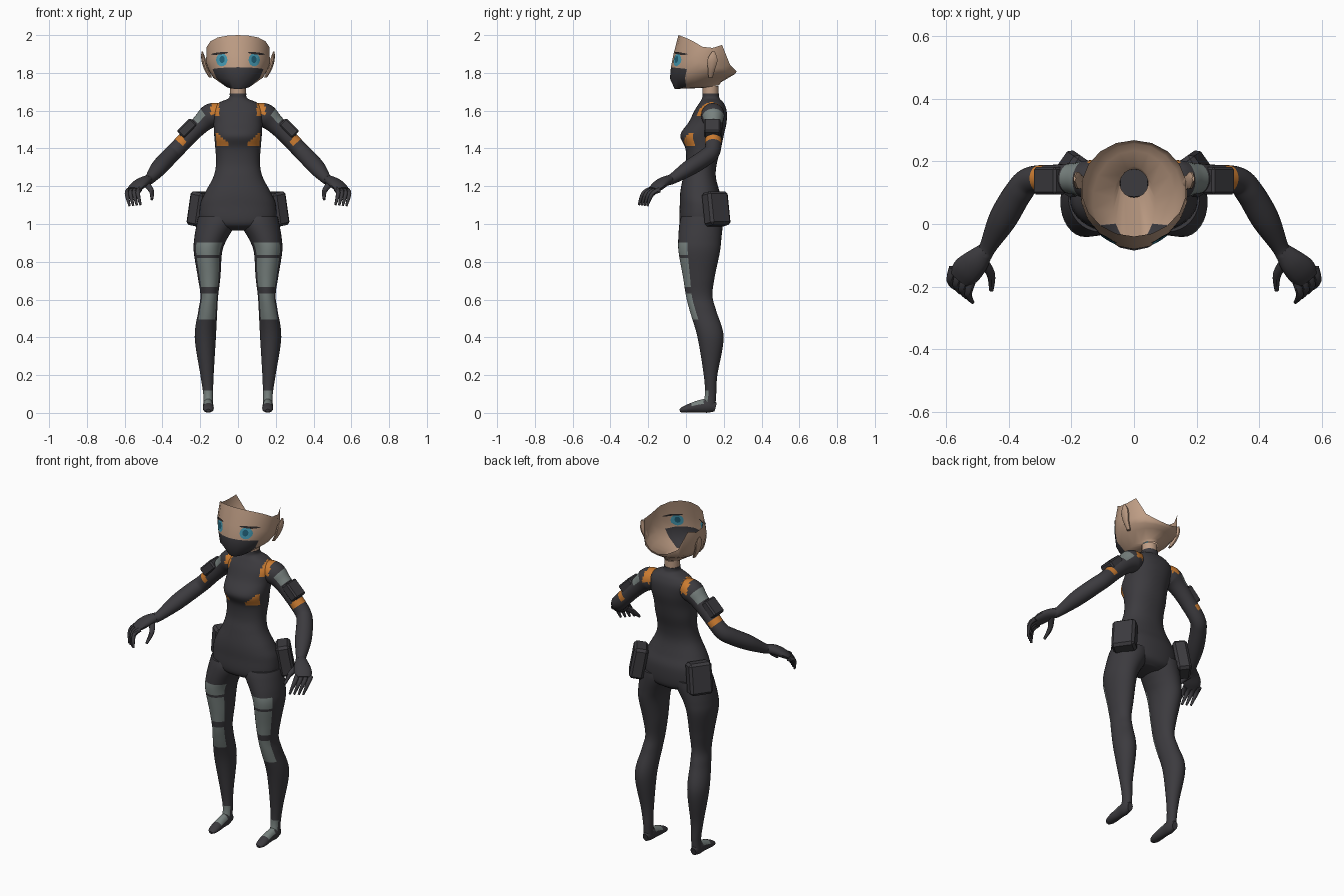
import bpy, bmesh
from math import sin, cos, pi, radians
from mathutils import Vector, Matrix
from mathutils.bvhtree import BVHTree

if "Cube" in bpy.data.objects:
    bpy.data.objects.remove(bpy.data.objects["Cube"])

# Colours
PALETTE = {"suit_charcoal": (.045, .043, .049), "panel_grey": (.19, .225, .215),
           "accent_orange": (.6, .2, .03), "skin_tan": (.52, .34, .235),
           "iris_blue": (.06, .33, .46), "pupil_teal": (.015, .12, .19),
           "lash_dark": (.03, .025, .025)}
SUIT, GREY, ORANGE, SKIN, IRIS, PUPIL, LASH = range(7)
MATS = []
for label, rgb in PALETTE.items():
    m = bpy.data.materials.new(label)
    m.use_nodes = True
    m.diffuse_color = (*rgb, 1)
    bsdf = m.node_tree.nodes["Principled BSDF"]
    bsdf.inputs["Base Color"].default_value = (*rgb, 1)
    bsdf.inputs["Roughness"].default_value = .8
    MATS.append(m)


def finish(name, bm, rule=None, mat=SUIT, angle=45):
    """Turn a bmesh into a shaded object, coloured whole or by a face rule."""
    bmesh.ops.recalc_face_normals(bm, faces=bm.faces)
    bm.normal_update()
    for f in bm.faces:
        f.material_index = rule(f.calc_center_median(), f.normal) if rule else mat
    me = bpy.data.meshes.new(name)
    bm.to_mesh(me)
    bm.free()
    for m in MATS:
        me.materials.append(m)
    ob = bpy.data.objects.new(name, me)
    bpy.context.collection.objects.link(ob)
    bpy.ops.object.select_all(action='DESELECT')
    ob.select_set(True)
    bpy.context.view_layer.objects.active = ob
    bpy.ops.object.shade_smooth_by_angle(angle=radians(angle))
    return ob


def densify(rows, steps):
    """Smooth spline through rows of numbers."""
    out = []
    for i in range(len(rows) - 1):
        a, b, c, d = rows[max(i - 1, 0)], rows[i], rows[i + 1], rows[min(i + 2, len(rows) - 1)]
        for k in range(steps):
            t = k / steps
            out.append([.5 * (2 * q + (r - p) * t + (2 * p - 5 * q + 4 * r - s) * t * t
                              + (3 * q - p - 3 * r + s) * t ** 3)
                        for p, q, r, s in zip(a, b, c, d)])
    return out + [list(rows[-1])]


def power(v, e):
    return (1 if v >= 0 else -1) * abs(v) ** e


def loft(name, rows, sides=20, steps=4, across=(1, 0, 0), level=False,
         rule=None, mat=SUIT, square=1, capped=True):
    """Rows are x, y, z and two radii; level keeps every ring horizontal."""
    rows = densify(rows, steps)
    bm, rings = bmesh.new(), []
    for i, r in enumerate(rows):
        u, v = Vector((1, 0, 0)), Vector((0, 1, 0))
        if not level:
            t = Vector(rows[min(i + 1, len(rows) - 1)][:3]) - Vector(rows[max(i - 1, 0)][:3])
            v = t.cross(Vector(across)).normalized()
            u = v.cross(t).normalized()
        rings.append([bm.verts.new(Vector(r[:3]) + u * r[3] * power(cos(a), square)
                                   + v * r[4] * power(sin(a), square))
                      for a in (2 * pi * k / sides for k in range(sides))])
    for a, b in zip(rings, rings[1:]):
        for k in range(sides):
            n = (k + 1) % sides
            bm.faces.new((a[k], a[n], b[n], b[k]))
    if capped:
        bm.faces.new(rings[0])
        bm.faces.new(rings[-1])
    return finish(name, bm, rule, mat)


def box(name, side, matrix, bevel):
    bm = bmesh.new()
    bmesh.ops.create_cube(bm, size=1, matrix=Matrix.Diagonal((side, 1, 1, 1)) @ matrix)
    bmesh.ops.bevel(bm, geom=bm.edges[:], offset=bevel, segments=1, affect='EDGES')
    return finish(name, bm, angle=30)


# Colour rules for painted panels
def strap(c):
    return .1 < abs(c.x) < .145 and c.z > 1.575


def torso_rule(c, n):
    x = abs(c.x)
    mark = c.y < .08 and .045 < x < .115 and 1.415 < c.z < 1.435 + max(0, x - .065)
    return ORANGE if mark or strap(c) else SUIT


def arm_rule(c, n):
    x = abs(c.x)
    along, up = x - c.z, x + c.z
    if strap(c):
        return ORANGE
    if -1.41 < along < -1.32 and up > 1.74:
        return GREY
    band = -1.16 < along < -1.125 and up > 1.71
    seam = -1.28 < along < -1.13 and c.y < .13 and 1.735 < up < 1.765
    return ORANGE if band or seam else SUIT


def leg_rule(c, n):
    stripe = any(a < c.z < b for a, b in ((.84, .9), (.76, .815), (.67, .745)))
    knee = .5 < c.z < .63
    if n.y < -.45 and (stripe or knee):
        return GREY
    return GREY if n.y < -.3 and .06 < c.z < .115 else SUIT


def foot_rule(c, n):
    return GREY if n.z > .3 and .03 < c.y < .1 else SUIT


# Torso: height, half width, front, back
profile = [(.965, .07, .03, .16), (1.0, .19, -.03, .195), (1.1, .2, -.033, .2),
           (1.17, .172, -.03, .178), (1.25, .13, -.015, .158), (1.32, .116, 0, .163),
           (1.4, .12, -.003, .185), (1.47, .126, -.03, .2), (1.54, .13, .015, .215),
           (1.6, .135, .045, .215), (1.64, .105, .07, .2), (1.665, .05, .085, .178),
           (1.69, .044, .087, .174)]
loft("torso", [(0, (f + b) / 2, z, w, (b - f) / 2) for z, w, f, b in profile],
     sides=48, steps=6, level=True, rule=torso_rule, square=.9)
loft("neck", [(0, .13, 1.66, .042, .042), (0, .13, 1.73, .042, .042)],
     level=True, mat=SKIN, capped=False)

# Limbs and gear, once for each side
for side, tag in ((1, "left"), (-1, "right")):
    def flip(rows):
        return [(side * r[0], *r[1:]) for r in rows]

    loft(tag + "_leg", flip([
        (.11, .085, 1.04, .1, .11), (.115, .08, 1.0, .104, .115), (.145, .073, .92, .087, .114),
        (.159, .07, .85, .075, .109), (.153, .068, .72, .06, .084), (.152, .07, .62, .047, .07),
        (.16, .09, .54, .05, .07), (.173, .13, .4, .056, .069), (.164, .13, .2, .035, .036),
        (.158, .13, .1, .026, .03), (.158, .122, .04, .026, .034)]),
        sides=32, steps=8, level=True, rule=leg_rule)
    loft(tag + "_foot", flip([
        (.158, .157, .03, .017, .024), (.158, .12, .038, .027, .037), (.157, .07, .034, .026, .033),
        (.157, .02, .025, .029, .024), (.157, -.015, .017, .025, .016), (.157, -.033, .012, .012, .008)]),
        rule=foot_rule)
    loft(tag + "_arm", flip([
        (.08, .14, 1.59, .05, .05), (.14, .142, 1.575, .064, .062), (.19, .145, 1.535, .052, .05),
        (.25, .145, 1.475, .045, .045), (.33, .14, 1.39, .044, .043), (.37, .1, 1.35, .045, .045),
        (.42, .015, 1.295, .042, .045), (.465, -.07, 1.24, .028, .028), (.48, -.1, 1.23, .026, .026)]),
        sides=24, steps=8, across=(0, 0, 1), rule=arm_rule)

    # Hand: palm, four curled fingers and a thumb
    loft(tag + "_palm", flip([
        (.475, -.085, 1.235, .027, .025), (.505, -.12, 1.222, .042, .026),
        (.535, -.15, 1.2, .048, .024), (.555, -.175, 1.18, .04, .016)]),
        sides=14, across=(side * .75, .66, 0))
    outer, inner = Vector((.578, -.14, 1.18)), Vector((.52, -.185, 1.185))
    for i, finger in enumerate(("little", "ring", "middle", "index")):
        base = outer.lerp(inner, i / 3)
        mid = base + Vector((.01, -.04, -.022))
        tip = mid + Vector((-.014, -.025, -.062))
        loft(f"{tag}_{finger}_finger", flip([(*base, .014, .014), (*mid, .012, .012), (*tip, .006, .006)]),
             sides=8, across=(side * .75, .66, 0))
    loft(tag + "_thumb", flip([(.488, -.115, 1.215, .02, .018), (.458, -.16, 1.175, .014, .014),
                               (.456, -.212, 1.13, .007, .007)]), sides=8)

    # Upper arm guard and hip pouch
    box(tag + "_arm_guard", side, Matrix.Translation((.27, .138, 1.508))
        @ Matrix.Rotation(radians(45), 4, 'Y') @ Matrix.Diagonal((.1, .088, .055, 1)), .008)
    box(tag + "_hip_pouch", side, Matrix.Translation((.2, .16, 1.08))
        @ Matrix.Rotation(radians(35), 4, 'Z') @ Matrix.Rotation(radians(-10), 4, 'Y')
        @ Matrix.Diagonal((.08, .13, .18, 1)), .014)

    # Ear
    loft(tag + "_ear", flip([(.145, .13, 1.775, .008, .012), (.168, .135, 1.82, .012, .02),
                             (.182, .14, 1.87, .012, .028), (.19, .145, 1.912, .004, .008)]),
         sides=10, level=True, mat=SKIN)

# Head: an open shell; each level is half width, front, back, front height, back height
levels = [(.045, .085, .175, 1.72, 1.735), (.068, -.06, .185, 1.715, 1.75),
          (.133, -.085, .235, 1.77, 1.78), (.156, -.08, .258, 1.83, 1.793),
          (.172, -.066, .264, 1.9, 1.8), (.168, -.04, .268, 2, 1.808)]
rim = [2, 1.997, 1.987, 1.968, 1.938, 1.932, 1.948, 1.845, 1.818, 1.808]
COLS = 18
head = bmesh.new()
grid = []
for j, (w, front, back, zf, zb) in enumerate(levels):
    row = []
    for k in range(COLS):
        a = 2 * pi * k / COLS
        blend = (1 - cos(a)) / 2
        z = rim[min(k, COLS - k)] if j == len(levels) - 1 else zf + (zb - zf) * blend
        row.append(head.verts.new((w * sin(a), front + (back - front) * blend, z)))
    grid.append(row)
masked = set()
for j in range(len(levels) - 1):
    for k in range(COLS):
        n = (k + 1) % COLS
        face = head.faces.new((grid[j][k], grid[j][n], grid[j + 1][n], grid[j + 1][k]))
        if j in (1, 2) and (k < 3 or k >= COLS - 3):
            masked.add(tuple(round(v, 4) for v in face.calc_center_median()))
surface = BVHTree.FromBMesh(head)
finish("head_shell", head,
       lambda c, n: SUIT if tuple(round(v, 4) for v in c) in masked else SKIN)


# Painted eyes: thin patches laid on the face, seen from both sides
def patch(name, x, z, rx, rz, mat, lift, tilt=0):
    for layer, offset in (("outer", -lift), ("inner", lift)):
        bm = bmesh.new()
        bmesh.ops.create_circle(bm, cap_ends=True, cap_tris=True, segments=16, radius=1)
        bmesh.ops.subdivide_edges(bm, edges=bm.edges[:], cuts=2, use_grid_fill=True)
        for v in bm.verts:
            px, pz = x + v.co.x * rx, z + v.co.y * rz + tilt * v.co.x * rx
            hit = surface.ray_cast(Vector((px, -1, pz)), Vector((0, 1, 0)))[0]
            v.co = (px, (hit.y if hit else 0) + offset, pz)
        finish(f"{name}_{layer}", bm, mat=mat)


for side, tag in ((1, "left"), (-1, "right")):
    patch(tag + "_iris", side * .086, 1.869, .03, .034, IRIS, .003)
    patch(tag + "_pupil", side * .084, 1.871, .014, .019, PUPIL, .005)
    patch(tag + "_lash", side * .098, 1.903, .045, .006, LASH, .006, side * -.1)
